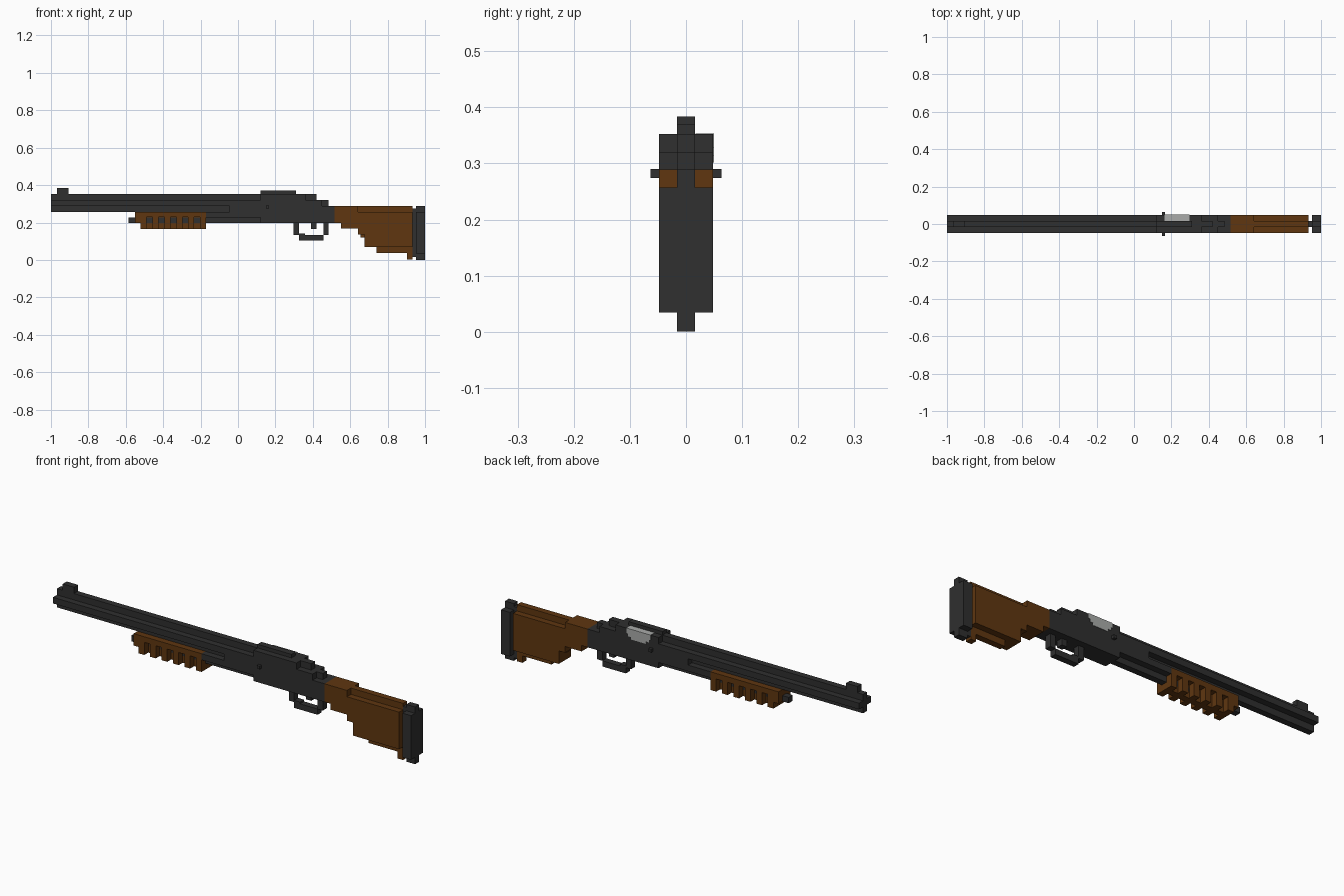
import bpy, bmesh
from mathutils import Matrix, Vector

U = 0.0159            # half width of the one-voxel core
W = 3 * U             # half width of the full body


def material(name, rgb):
    m = bpy.data.materials.new(name)
    m.diffuse_color = (*rgb, 1)
    return m


METAL = material("dark_metal", (0.029, 0.029, 0.029))
WOOD = material("brown_wood", (0.115, 0.037, 0.005))
STEEL = material("light_steel", (0.40, 0.41, 0.40))


def part(name, mat, boxes):
    """One object from boxes (x0, x1, z0, z1, half width) or (x0, x1, z0, z1, y0, y1)."""
    bm = bmesh.new()
    for b in boxes:
        x0, x1, z0, z1 = b[:4]
        y0, y1 = (-b[4], b[4]) if len(b) == 5 else b[4:]
        mtx = (Matrix.Translation(Vector((x0 + x1, y0 + y1, z0 + z1)) / 2)
               @ Matrix.Diagonal((x1 - x0, y1 - y0, z1 - z0, 1)))
        bmesh.ops.create_cube(bm, size=1, matrix=mtx)
    me = bpy.data.meshes.new(name)
    bm.to_mesh(me)
    bm.free()
    me.materials.append(mat)
    ob = bpy.data.objects.new(name, me)
    bpy.context.collection.objects.link(ob)
    return ob


# Barrel and magazine tube, both plus-shaped in section
part("barrel", METAL, [(-1, 0.12, 0.257, 0.352, U), (-1, 0.12, 0.289, 0.32, W)])
part("front_sight", METAL, [(-0.968, -0.905, 0.352, 0.384, U)])
part("magazine_tube", METAL, [(-0.585, 0.12, 0.197, 0.226, U),
                              (-0.17, 0.12, 0.226, 0.257, W)])

# Pump handle: core, side rails and six ribs per side
pump = [(-0.55, -0.17, 0.197, 0.257, U), (-0.522, -0.17, 0.165, 0.2, U),
        (-0.55, -0.17, 0.229, 0.257, W), (-0.55, -0.522, 0.197, 0.23, W)]
for i in range(6):
    x = -0.522 + i * 0.064
    pump.append((x, x + 0.032, 0.165, 0.23, W))
part("pump_handle", WOOD, pump)

# Receiver with its stepped rear
part("receiver", METAL, [
    (-0.045, 0.12, 0.226, 0.32, W),
    (0.12, 0.36, 0.197, 0.352, W),
    (0.36, 0.45, 0.197, 0.32, W),
    (0.45, 0.517, 0.197, 0.289, W),
    (0.36, 0.42, 0.32, 0.352, U),
    (0.45, 0.485, 0.289, 0.32, U)])
part("top_rib", METAL, [(0.12, 0.31, 0.352, 0.37, U)])
part("cross_pin", METAL, [(0.15, 0.166, 0.274, 0.29, 4 * U)])

# Ejection port: stepped oval plates on the back side and the top edge
part("ejection_port", STEEL, [
    (0.163, 0.297, 0.328, 0.3535, W - 0.003, W + 0.002),
    (0.172, 0.288, 0.314, 0.328, W - 0.003, W + 0.002),
    (0.188, 0.272, 0.302, 0.314, W - 0.003, W + 0.002),
    (0.163, 0.297, 0.348, 0.3535, U + 0.001, W - 0.003)])

# Trigger and guard
part("trigger", METAL, [(0.391, 0.42, 0.165, 0.2, U)])
part("trigger_guard", METAL, [
    (0.296, 0.325, 0.133, 0.2, U), (0.456, 0.485, 0.133, 0.2, U),
    (0.325, 0.456, 0.104, 0.133, U), (0.325, 0.358, 0.133, 0.142, U)])

# Stock: wide body with narrow strips along the top and bottom
part("stock", WOOD, [
    (0.517, 0.55, 0.197, 0.289, W),
    (0.55, 0.642, 0.167, 0.289, W),
    (0.642, 0.677, 0.136, 0.257, W),
    (0.677, 0.933, 0.07, 0.257, W),
    (0.642, 0.933, 0.257, 0.289, U),
    (0.656, 0.677, 0.12, 0.136, U),
    (0.74, 0.903, 0.038, 0.07, U),
    (0.903, 0.933, 0.003, 0.07, U)])

# Butt pad behind a narrow spacer
part("pad_spacer", METAL, [(0.933, 0.951, 0.016, 0.274, U)])
part("butt_pad", METAL, [(0.951, 1, 0.0, 0.289, U), (0.951, 1, 0.034, 0.257, W)])
